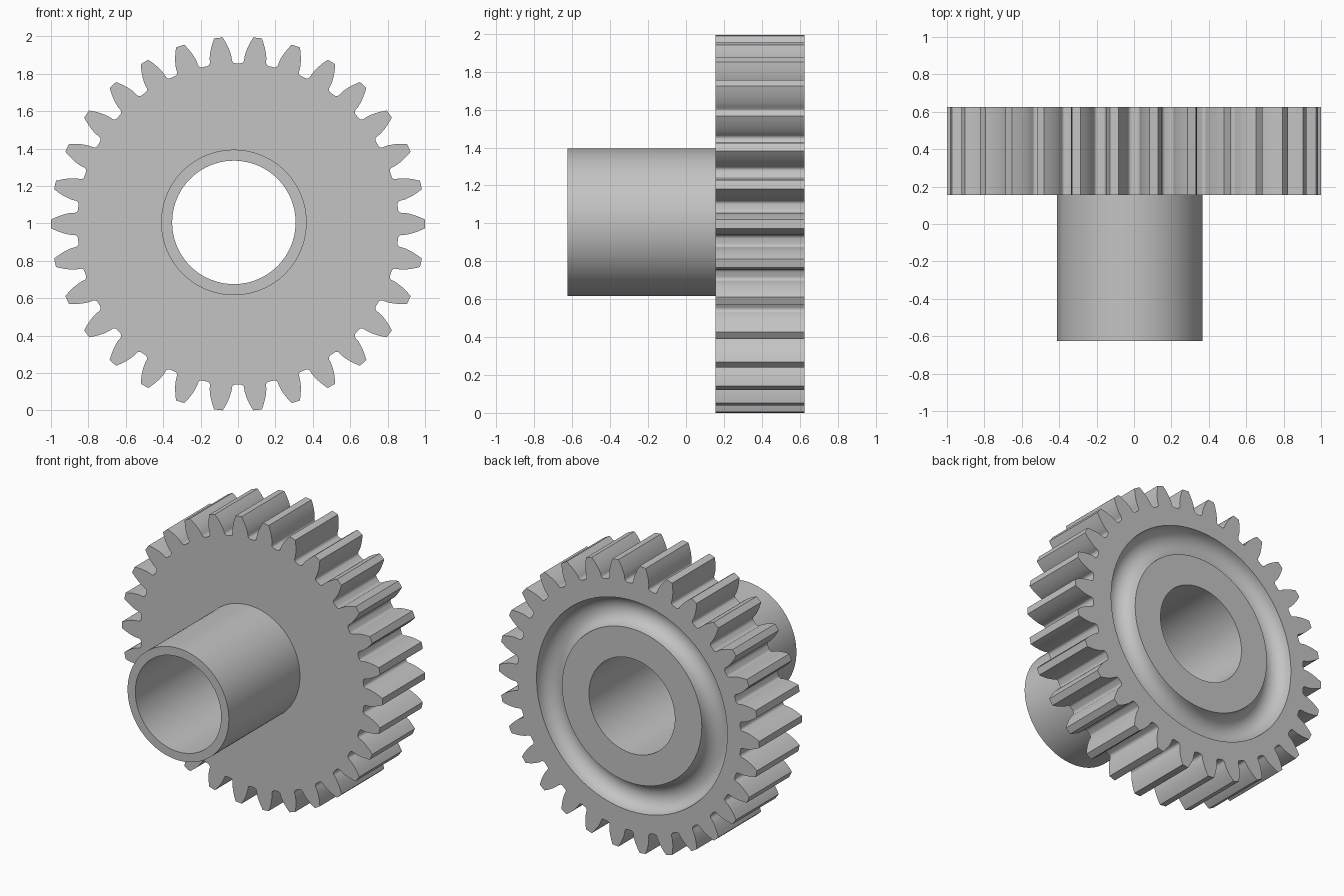
import bpy
import bmesh
from math import pi, sin, cos, tan, acos, asin, sqrt

old = bpy.data.objects.get("Cube")
if old:
    bpy.data.objects.remove(old, do_unlink=True)

# Gear proportions
TEETH = 30
TIP_R, BASE_R, ROOT_R = 1.0, 0.881, 0.859
FILLET = 0.02
FRONT, BACK, SLEEVE_END = 0.156, 0.625, -0.625
GEAR_Z = 0.997
HUB_X, HUB_Z = -0.022, 1.005
BORE_R, SLEEVE_R = 0.33, 0.389
GROOVE_IN, GROOVE_OUT = 0.537, 0.733
SEGMENTS = 96


def involute(radius):
    a = acos(min(1.0, BASE_R / radius))
    return tan(a) - a


def half_tooth():
    """Radius and angle points from the root fillet up to the tip corner."""
    base_half = pi / (2 * TEETH) + involute(BASE_R / cos(pi / 9))
    centre_r = ROOT_R + FILLET
    centre_a = base_half + asin(FILLET / centre_r)
    points = []
    for i in range(7):
        turn = pi + (pi / 2 - asin(FILLET / centre_r)) * i / 6
        x = centre_r + FILLET * cos(turn)
        y = FILLET * sin(turn)
        points.append((sqrt(x * x + y * y), centre_a + asin(y / sqrt(x * x + y * y))))
    for i in range(1, 9):
        r = BASE_R + (TIP_R - BASE_R) * i / 8
        points.append((r, base_half - involute(r)))
    return points


def gear_outline():
    half = half_tooth()
    tooth = [(r, -a) for r, a in half] + [(TIP_R, 0)] + half[::-1]
    outline = []
    for n in range(TEETH):
        mid = 2 * pi * n / TEETH
        outline += [(r * cos(mid + a), r * sin(mid + a)) for r, a in tooth]
    return outline


def loop_edges(bm, verts):
    edges = []
    for a, b in zip(verts, verts[1:] + verts[:1]):
        edges.append(bm.edges.get((a, b)) or bm.edges.new((a, b)))
    return edges


def bridge(bm, low, high):
    count = len(low)
    for i in range(count):
        j = (i + 1) % count
        bm.faces.new((low[i], low[j], high[j], high[i]))


bm = bmesh.new()

# Toothed rim
outline = gear_outline()
rim_front, rim_back = [[bm.verts.new((x, y, GEAR_Z + z)) for x, z in outline]
                       for y in (FRONT, BACK)]
bridge(bm, rim_front, rim_back)

# Sleeve, bore, inner ring and half-round groove as one turned profile
profile = [(SLEEVE_R, FRONT), (SLEEVE_R, SLEEVE_END), (BORE_R, SLEEVE_END),
           (BORE_R, BACK)]
groove_mid = (GROOVE_IN + GROOVE_OUT) / 2
groove_r = (GROOVE_OUT - GROOVE_IN) / 2
for i in range(13):
    a = pi * i / 12
    profile.append((groove_mid - groove_r * cos(a), BACK - groove_r * sin(a)))
rings = []
for r, y in profile:
    rings.append([bm.verts.new((HUB_X + r * cos(2 * pi * i / SEGMENTS), y,
                                HUB_Z + r * sin(2 * pi * i / SEGMENTS)))
                  for i in range(SEGMENTS)])
for low, high in zip(rings, rings[1:]):
    bridge(bm, low, high)

# Flat front and back faces between the rim and the turned centre
for rim, ring, facing in ((rim_front, rings[0], -1), (rim_back, rings[-1], 1)):
    bmesh.ops.triangle_fill(bm, use_beauty=True, use_dissolve=False,
                            edges=loop_edges(bm, rim) + loop_edges(bm, ring),
                            normal=(0, facing, 0))
bmesh.ops.recalc_face_normals(bm, faces=bm.faces[:])

mesh = bpy.data.meshes.new("spur_gear")
bm.to_mesh(mesh)
bm.free()
gear = bpy.data.objects.new("spur_gear", mesh)
bpy.context.collection.objects.link(gear)

# Plain grey finish
grey = bpy.data.materials.new("plain_grey")
grey.use_nodes = True
colour = (0.55, 0.55, 0.55, 1)
grey.diffuse_color = colour
grey.node_tree.nodes["Principled BSDF"].inputs["Base Color"].default_value = colour
mesh.materials.append(grey)

bpy.ops.object.select_all(action="DESELECT")
gear.select_set(True)
bpy.context.view_layer.objects.active = gear
bpy.ops.object.shade_smooth_by_angle(angle=pi / 6)
